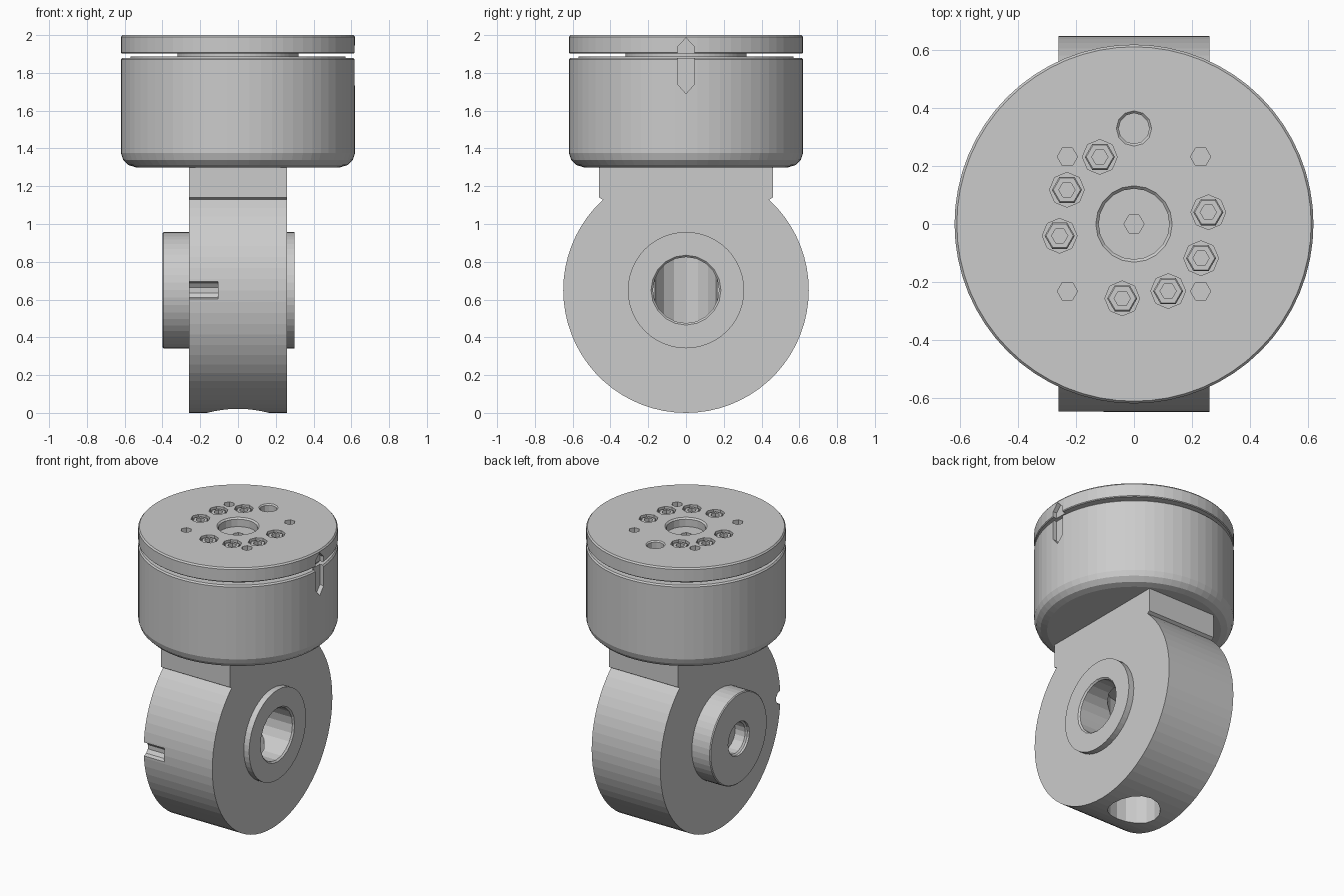
import bpy, bmesh
from math import sin, cos, pi, radians, sqrt, atan2
from mathutils import Matrix

if "Cube" in bpy.data.objects:
    bpy.data.objects.remove(bpy.data.objects["Cube"])

ALONG_X = Matrix.Rotation(pi / 2, 4, 'Y')


def finish(name, bm, matrix=Matrix()):
    bm.transform(matrix)
    bmesh.ops.recalc_face_normals(bm, faces=bm.faces)
    me = bpy.data.meshes.new(name)
    bm.to_mesh(me)
    bm.free()
    ob = bpy.data.objects.new(name, me)
    bpy.context.collection.objects.link(ob)
    return ob


def lathe(name, profile, sides, matrix=Matrix()):
    """Closed solid of revolution around z from (radius, z) points."""
    bm = bmesh.new()
    rings = [[bm.verts.new((r * cos(2 * pi * i / sides), r * sin(2 * pi * i / sides), z))
              for i in range(sides)] for r, z in profile]
    for a, b in zip(rings, rings[1:]):
        for i in range(sides):
            j = (i + 1) % sides
            bm.faces.new((a[i], a[j], b[j], b[i]))
    bm.faces.new(rings[0])
    bm.faces.new(rings[-1])
    return finish(name, bm, matrix)


def prism_x(name, outline, x0, x1):
    """Extrude a (y, z) outline along x."""
    bm = bmesh.new()
    face = bm.faces.new([bm.verts.new((x0, y, z)) for y, z in outline])
    ext = bmesh.ops.extrude_face_region(bm, geom=[face])
    verts = [v for v in ext['geom'] if isinstance(v, bmesh.types.BMVert)]
    bmesh.ops.translate(bm, verts=verts, vec=(x1 - x0, 0, 0))
    return finish(name, bm)


def combine(ob, other, op='DIFFERENCE'):
    mod = ob.modifiers.new(op, 'BOOLEAN')
    mod.operation, mod.solver, mod.object = op, 'EXACT', other
    other.hide_render = True
    bpy.context.view_layer.objects.active = ob
    bpy.ops.object.modifier_apply(modifier=mod.name)
    bpy.data.objects.remove(other)


def hole(ob, x, y, r, z0, z1, sides, chamfer=0.0):
    """Vertical blind hole, z1 is the open surface."""
    prof = [(r, z0), (r, z1 - chamfer), (r + chamfer, z1), (r + chamfer, z1 + .05)]
    if not chamfer:
        prof = [(r, z0), (r, z1 + .05)]
    combine(ob, lathe("cutter", prof, sides, Matrix.Translation((x, y, 0))))


# Drum with its gap and top flange
drum = lathe("drum", [(.54, 1.30), (.58, 1.312), (.608, 1.34), (.62, 1.375),
                      (.62, 1.87), (.612, 1.88), (.57, 1.88), (.57, 1.888),
                      (.32, 1.888), (.32, 1.902), (.615, 1.902), (.62, 1.907),
                      (.62, 1.99), (.612, 2.0)], 64)

# Alignment notch on the right side
combine(drum, prism_x("cutter", [(0, 1.69), (.044, 1.74), (.044, 1.94), (0, 1.985),
                                 (-.044, 1.94), (-.044, 1.74)], .59, .7))

# Centre recess, pilot hole, pin holes and locating hole in the flange
hole(drum, 0, 0, .122, 1.94, 2.0, 20, .01)
hole(drum, 0, 0, .035, 1.87, 1.94, 6)
for sx in (-1, 1):
    for sy in (-1, 1):
        hole(drum, sx * .23, sy * .232, .035, 1.93, 2.0, 6)
hole(drum, 0, .33, .053, 1.92, 2.0, 12, .008)

# Recessed socket-head bolts on a ten-position circle
for k, deg in enumerate((9, 117, 153, 189, 261, 297, 333)):
    x, y = .26 * cos(radians(deg)), .26 * sin(radians(deg))
    hole(drum, x, y, .06, 1.93, 2.0, 8)
    bolt = lathe("bolt_%d" % (k + 1), [(.052, 1.925), (.052, 1.985), (.047, 1.99)], 6,
                 Matrix.Translation((x, y, 0)))
    hole(bolt, x, y, .028, 1.955, 1.99, 6)

# Round arm with a square neck running into the drum
R = .65
a0 = atan2(sqrt(R * R - .44 ** 2), .44)
span = pi + 2 * a0
arc = [(R * cos(a0 - span * i / 52), R + R * sin(a0 - span * i / 52)) for i in range(53)]
arm = prism_x("arm", arc + [(-.46, 1.14), (-.46, 1.31), (.46, 1.31), (.46, 1.14)], -.26, .26)

# Bearing hubs on both sides
axle = Matrix.Translation((0, 0, R)) @ ALONG_X
combine(arm, lathe("hub", [(.302, -.40), (.308, -.394), (.308, .30)], 48, axle), 'UNION')

# Side bore, left counterbore, vertical bore from below
combine(arm, lathe("cutter", [(.175, 0), (.175, .29), (.185, .30), (.185, .4)], 20, axle))
combine(arm, lathe("cutter", [(.115, -.5), (.115, -.385), (.105, -.375), (.105, -.30)], 20, axle))
combine(arm, lathe("cutter", [(.165, -.1), (.165, .86)], 16))

# Half-round alignment notch on the front of the arm
combine(arm, lathe("cutter", [(.047, -.3), (.047, -.105)], 10,
                   Matrix.Translation((0, -.65, R)) @ ALONG_X))
